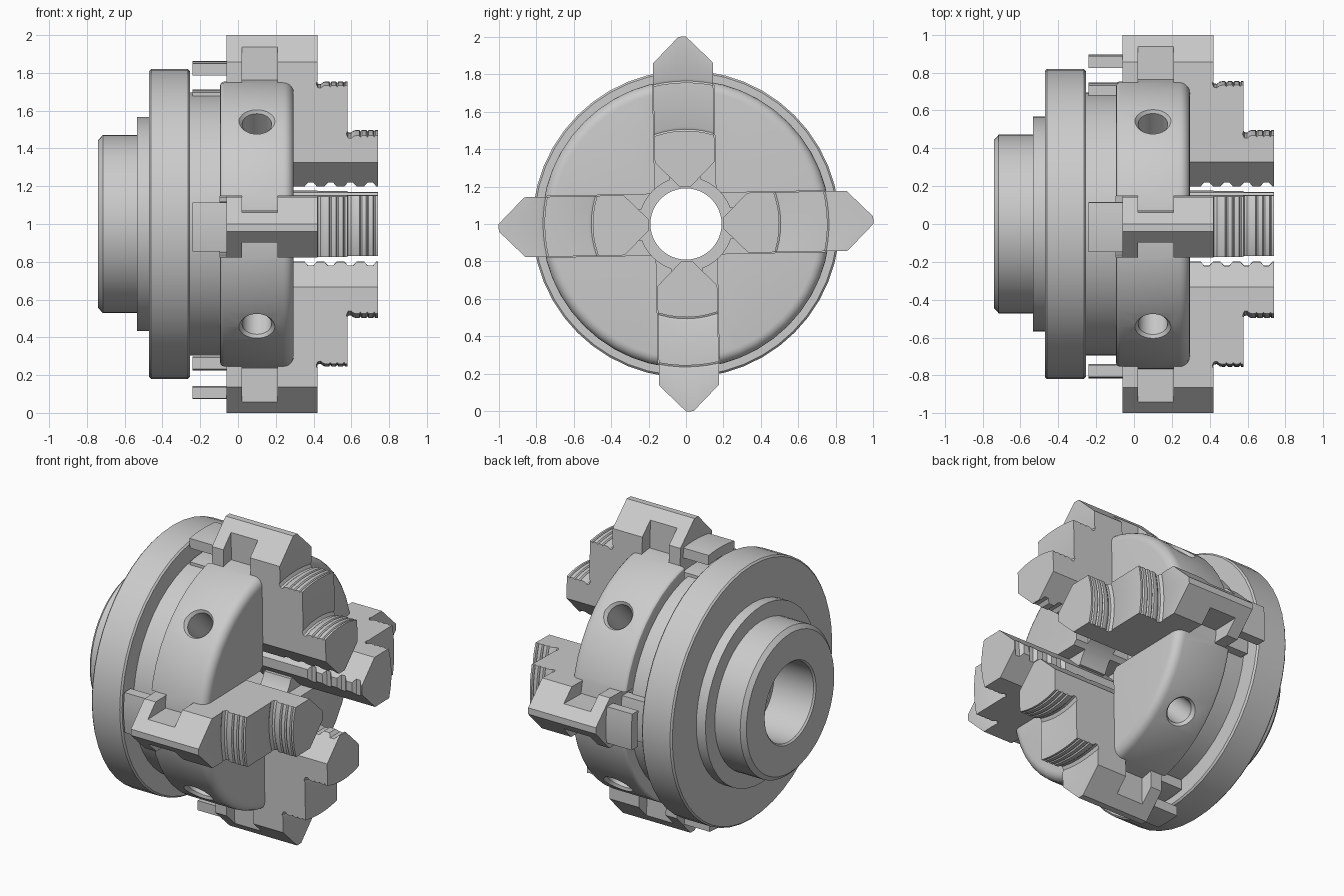
import bpy, bmesh, math
from mathutils import Matrix, Vector

if "Cube" in bpy.data.objects:
    bpy.data.objects.remove(bpy.data.objects["Cube"])

TWIST = math.radians(1.15)      # jaws sit slightly turned about the chuck axis
LIFT = Matrix.Translation((0, 0, 1))


def new_object(name, rings, closed=False):
    """Skin a list of equal point rings; cap the ends unless closed."""
    bm = bmesh.new()
    vs = [[bm.verts.new(p) for p in ring] for ring in rings]
    n = len(vs[0])
    pairs = list(zip(vs, vs[1:])) + ([(vs[-1], vs[0])] if closed else [])
    for a, b in pairs:
        for i in range(n):
            j = (i + 1) % n
            bm.faces.new((a[i], a[j], b[j], b[i]))
    if not closed:
        bm.faces.new(vs[0])
        bm.faces.new(vs[-1])
    bmesh.ops.recalc_face_normals(bm, faces=bm.faces[:])
    mesh = bpy.data.meshes.new(name)
    bm.to_mesh(mesh)
    bm.free()
    ob = bpy.data.objects.new(name, mesh)
    bpy.context.collection.objects.link(ob)
    return ob


def lathe(name, profile, seg=48):
    """Revolve a closed (x, radius) profile about the x axis."""
    angles = [2 * math.pi * i / seg for i in range(seg)]
    return new_object(name, [[(x, r * math.cos(a), r * math.sin(a)) for x, r in profile]
                             for a in angles], closed=True)


def boolean(ob, cutter, op='DIFFERENCE'):
    """Apply a boolean and throw the cutter away."""
    cutter.hide_render = True
    m = ob.modifiers.new("cut", 'BOOLEAN')
    m.operation, m.object, m.solver = op, cutter, 'EXACT'
    bpy.context.view_layer.update()
    mesh = bpy.data.meshes.new_from_object(ob.evaluated_get(bpy.context.evaluated_depsgraph_get()))
    ob.modifiers.clear()
    ob.data = mesh
    bpy.data.objects.remove(cutter)


def fillet(cx, cr, rad, start, end, n=5):
    """Arc points in (x, radius), angles in degrees."""
    return [(cx + rad * math.cos(math.radians(start + (end - start) * i / n)),
             cr + rad * math.sin(math.radians(start + (end - start) * i / n))) for i in range(n + 1)]


def turn(angle):
    return LIFT @ Matrix.Rotation(angle, 4, 'X')


# Back plate: mounting boss, flange and scroll ring with stepped bore
back = lathe("back_plate", [
    (-0.74, .26), (-0.74, .445), (-0.715, .472), (-0.535, .472), (-0.535, .567), (-0.47, .567),
    (-0.47, .81), (-0.46, .82), (-0.265, .82), (-0.255, .81), (-0.255, .695), (-0.095, .695),
    (-0.095, .19), (-0.36, .19), (-0.36, .225), (-0.45, .225), (-0.45, .25), (-0.73, .25)])
back.matrix_world = LIFT

# Chuck body with rounded front rim
body = lathe("chuck_body", [(-0.0945, .25), *fillet(-0.0745, .75, .02, 180, 90, 3),
                            *fillet(.24, .715, .055, 90, 0), (.295, .25)])

# Guide slots: narrow waist leaves tongues that run in the jaw grooves
waist = [(-0.2, .163), (.02, .163), (.02, .083), (.21, .083), (.21, .163), (.4, .163)]
slot = waist + [(x, -w) for x, w in reversed(waist)]
for k in range(2):
    c = new_object("slot_cutter", [[(x, w, t) for x, w in slot] for t in (-1, 1)])
    c.data.transform(Matrix.Rotation(TWIST + k * math.pi / 2, 4, 'X'))
    boolean(body, c)

# Countersunk key holes between the jaws
for k in range(4):
    c = new_object("hole_cutter", [
        [(.1 + r * math.cos(a), r * math.sin(a), h) for a in [2 * math.pi * i / 32 for i in range(32)]]
        for r, h in ((.078, .45), (.078, .748), (.1, .775), (.1, .9))])
    c.data.transform(Matrix.Rotation(math.pi / 4 + k * math.pi / 2, 4, 'X'))
    boolean(body, c)
body.matrix_world = LIFT


# Jaw: stepped side profile (x, radius) with grip grooves on each step
def step(x, r):
    return [(x, r + .022), (x - .006, r + .008), (x + .003, r - .012), (x + .018, r - .014),
            (x + .032, r - .003), (x + .045, r), (x + .062, r), (x + .068, r - .008),
            (x + .076, r), (x + .098, r), (x + .105, r - .008), (x + .112, r),
            (x + .135, r), (x + .141, r - .008), (x + .147, r), (x + .16, r)]


profile = [(-0.06, 1.0), (.42, 1.0)] + step(.42, .755) + step(.58, .498) + [(.74, .2)]
for x in (.7, .595, .49, .385):       # clamping serrations
    profile += [(x + .032, .2), (x + .014, .22), (x - .014, .22), (x - .032, .2)]
profile += [(-0.06, .2)]


def bend(x, r, w):
    """Make the step faces follow an arc about the chuck axis."""
    return (x, w, math.sqrt(r * r - w * w) if .4 < r < .9 else r)


jaw = new_object("jaw_1", [[bend(x, r, -.2 + .05 * i) for x, r in profile] for i in range(9)])
outline = [(0, 1.02), (.16, .86), (.16, .33), (0, .17), (-.16, .33), (-.16, .86)]
boolean(jaw, new_object("outline_cutter", [[(x, w, r) for w, r in outline] for x in (-.3, .9)]),
        'INTERSECT')
for s in (-1, 1):
    boolean(jaw, new_object("groove_cutter", [[(x, s * w, t) for x, w in
            ((.02, .08), (.21, .08), (.21, .3), (.02, .3))] for t in (0, 1.2)]))

# Four jaws, each with scroll teeth stepped along the spiral
tooth_start = {0: .80, 1: .755, 2: .865, 3: .835}
for k in range(4):
    j = jaw if k == 0 else bpy.data.objects.new(f"jaw_{k + 1}", jaw.data)
    if k:
        bpy.context.collection.objects.link(j)
    j.matrix_world = turn(TWIST + k * math.pi / 2)
    for t in range(2):
        r0 = tooth_start[k] - .15 * t
        half = min(.13, .99 - r0 - .04)
        ring = []
        for i in range(7):
            w = half * (i / 3 - 1)
            lo, hi = math.sqrt(r0 ** 2 - w * w), math.sqrt((r0 + .062) ** 2 - w * w)
            ring.append([(-.24, w, lo), (-.24, w, hi), (-.055, w, hi), (-.055, w, lo)])
        tooth = new_object(f"scroll_tooth_{k + 1}_{t + 1}", ring)
        tooth.matrix_world = turn(TWIST + k * math.pi / 2)

# Smooth shading with crisp edges
for ob in bpy.context.scene.objects:
    ob.select_set(True)
bpy.context.view_layer.objects.active = body
bpy.ops.object.shade_smooth_by_angle(angle=math.radians(30))
